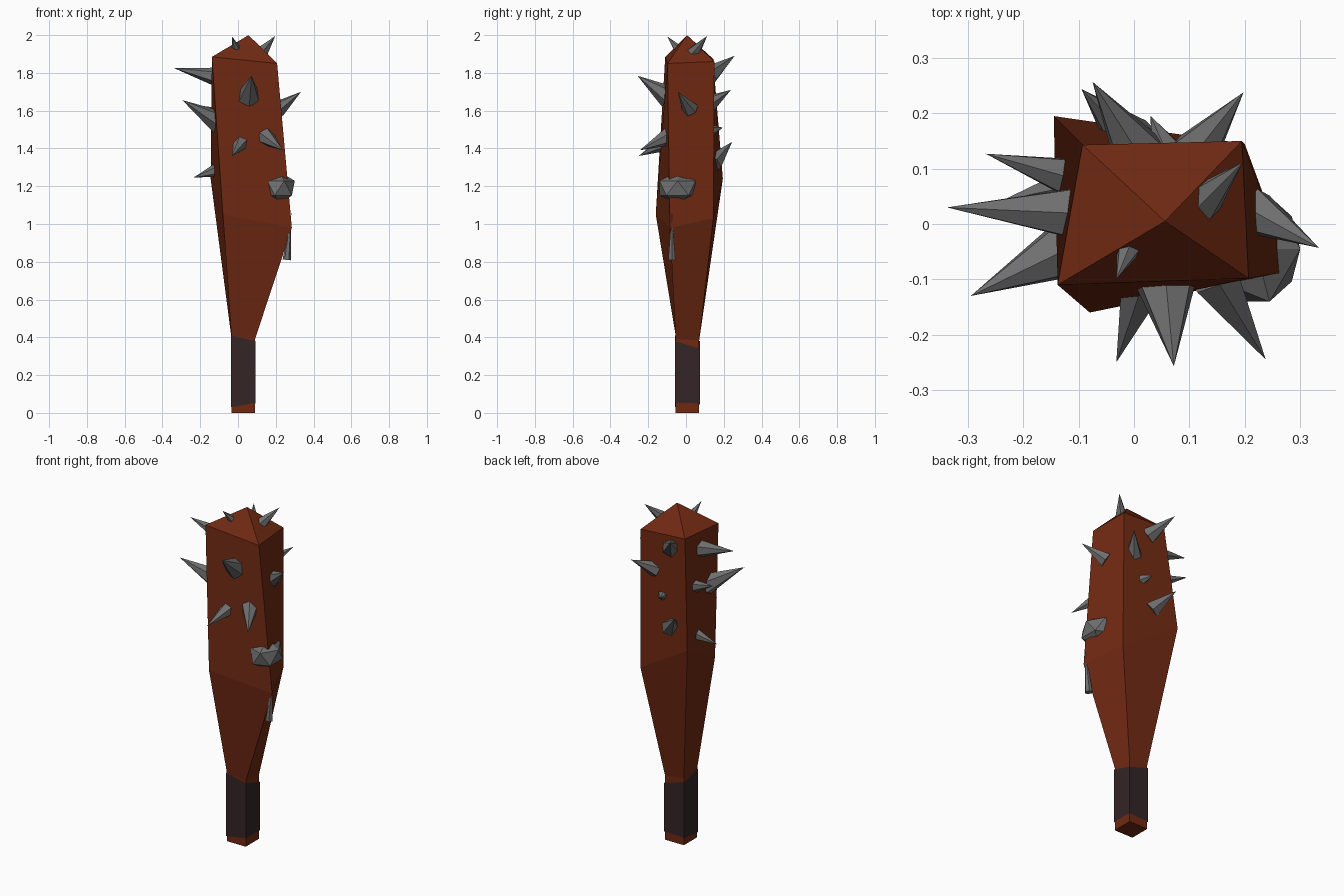
import bpy, bmesh
from mathutils import Vector

if "Cube" in bpy.data.objects:
    bpy.data.objects.remove(bpy.data.objects["Cube"])


def material(name, rgb):
    m = bpy.data.materials.new(name)
    m.diffuse_color = (*rgb, 1)
    m.use_nodes = True
    m.node_tree.nodes["Principled BSDF"].inputs["Base Color"].default_value = m.diffuse_color
    return m


WOOD = material("red_brown_wood", (0.16, 0.022, 0.006))
WRAP = material("dark_leather", (0.035, 0.018, 0.019))
IRON = material("grey_iron", (0.16, 0.16, 0.16))


def finish(name, bm, mat):
    bmesh.ops.recalc_face_normals(bm, faces=bm.faces)
    me = bpy.data.meshes.new(name)
    bm.to_mesh(me)
    bm.free()
    me.materials.append(mat)
    ob = bpy.data.objects.new(name, me)
    bpy.context.collection.objects.link(ob)
    return ob


def loft(bm, rings):
    """Join four-cornered rings with side faces; return the vertex rings."""
    vs = [[bm.verts.new(p) for p in r] for r in rings]
    for a, b in zip(vs, vs[1:]):
        for i in range(4):
            j = (i + 1) % 4
            bm.faces.new((a[i], a[j], b[j], b[i]))
    return vs


def grip_ring(zs, grow=0.0):
    x0, x1, y0, y1 = -0.035 - grow, 0.09 + grow, -0.055 - grow, 0.07 + grow
    return [(x, y, z) for (x, y), z in zip([(x0, y0), (x1, y0), (x1, y1), (x0, y1)], zs)]


# Club body: straight grip, lopsided swelling, pointed cap
bm = bmesh.new()
rings = loft(bm, [
    grip_ring([0] * 4),
    grip_ring([0.41, 0.39, 0.385, 0.40]),
    [(-0.08, -0.16, 1.05), (0.285, -0.085, 0.98), (0.20, 0.145, 1.03), (-0.145, 0.195, 1.24)],
    [(-0.138, -0.11, 1.885), (0.207, -0.098, 1.85), (0.195, 0.15, 1.86), (-0.093, 0.143, 1.875)],
])
bm.faces.new(rings[0][::-1])
apex = bm.verts.new((0.056, 0.005, 2.0))
for i in range(4):
    bm.faces.new((rings[-1][i], rings[-1][(i + 1) % 4], apex))
finish("club_body", bm, WOOD)

# Thin leather wrap around the grip
bm = bmesh.new()
loft(bm, [grip_ring([0.03, 0.053, 0.05, 0.045], 0.003),
          grip_ring([0.41, 0.38, 0.34, 0.38], 0.003)])
finish("grip_wrap", bm, WRAP)


# Spikes: base centre, tip, base radius
def spike(name, base, tip, radius, sides=6):
    base, tip = Vector(base), Vector(tip)
    axis = tip - base
    base = base - axis.normalized() * 0.02
    axis = tip - base
    bm = bmesh.new()
    bmesh.ops.create_cone(bm, cap_ends=True, segments=sides, radius1=radius,
                          radius2=0, depth=axis.length)
    bmesh.ops.translate(bm, verts=bm.verts, vec=(0, 0, axis.length / 2))
    bmesh.ops.rotate(bm, verts=bm.verts, cent=(0, 0, 0),
                     matrix=axis.to_track_quat('Z', 'Y').to_matrix())
    bmesh.ops.translate(bm, verts=bm.verts, vec=base)
    finish(name, bm, IRON)


SPIKES = {
    "left_spike": [
        ((-0.12, 0.02, 1.78), (-0.338, 0.03, 1.825), 0.053),
        ((-0.12, -0.045, 1.55), (-0.295, -0.13, 1.656), 0.062),
        ((-0.12, 0.085, 1.58), (-0.268, 0.127, 1.635), 0.042),
        ((-0.13, 0.065, 1.28), (-0.237, 0.043, 1.245), 0.036)],
    "back_spike": [
        ((0.0, 0.14, 1.80), (-0.075, 0.257, 1.89), 0.052),
        ((0.12, 0.14, 1.645), (0.198, 0.238, 1.71), 0.047),
        ((-0.01, 0.155, 1.335), (-0.095, 0.244, 1.435), 0.052),
        ((0.05, 0.15, 1.50), (0.03, 0.195, 1.51), 0.032)],
    "front_spike": [
        ((0.058, -0.11, 1.685), (0.072, -0.257, 1.785), 0.062),
        ((0.01, -0.125, 1.42), (-0.032, -0.25, 1.36), 0.043),
        ((0.155, -0.11, 1.455), (0.238, -0.245, 1.39), 0.048)],
    "right_spike": [
        ((0.23, 0.015, 1.62), (0.334, -0.043, 1.70), 0.045),
        ((0.26, -0.075, 0.83), (0.282, -0.075, 1.06), 0.022)],
    "top_spike": [
        ((0.135, 0.05, 1.92), (0.197, 0.112, 1.995), 0.036),
        ((-0.01, -0.045, 1.93), (-0.032, -0.1, 1.993), 0.028)],
}
for name, items in SPIKES.items():
    for n, args in enumerate(items, 1):
        spike(f"{name}_{n}", *args)

# Faceted iron stud on the front right corner
bm = bmesh.new()
bmesh.ops.create_icosphere(bm, subdivisions=1, radius=1)
bmesh.ops.scale(bm, verts=bm.verts, vec=(0.09, 0.112, 0.087))
bmesh.ops.translate(bm, verts=bm.verts, vec=(0.22, -0.045, 1.19))
finish("iron_stud", bm, IRON)
